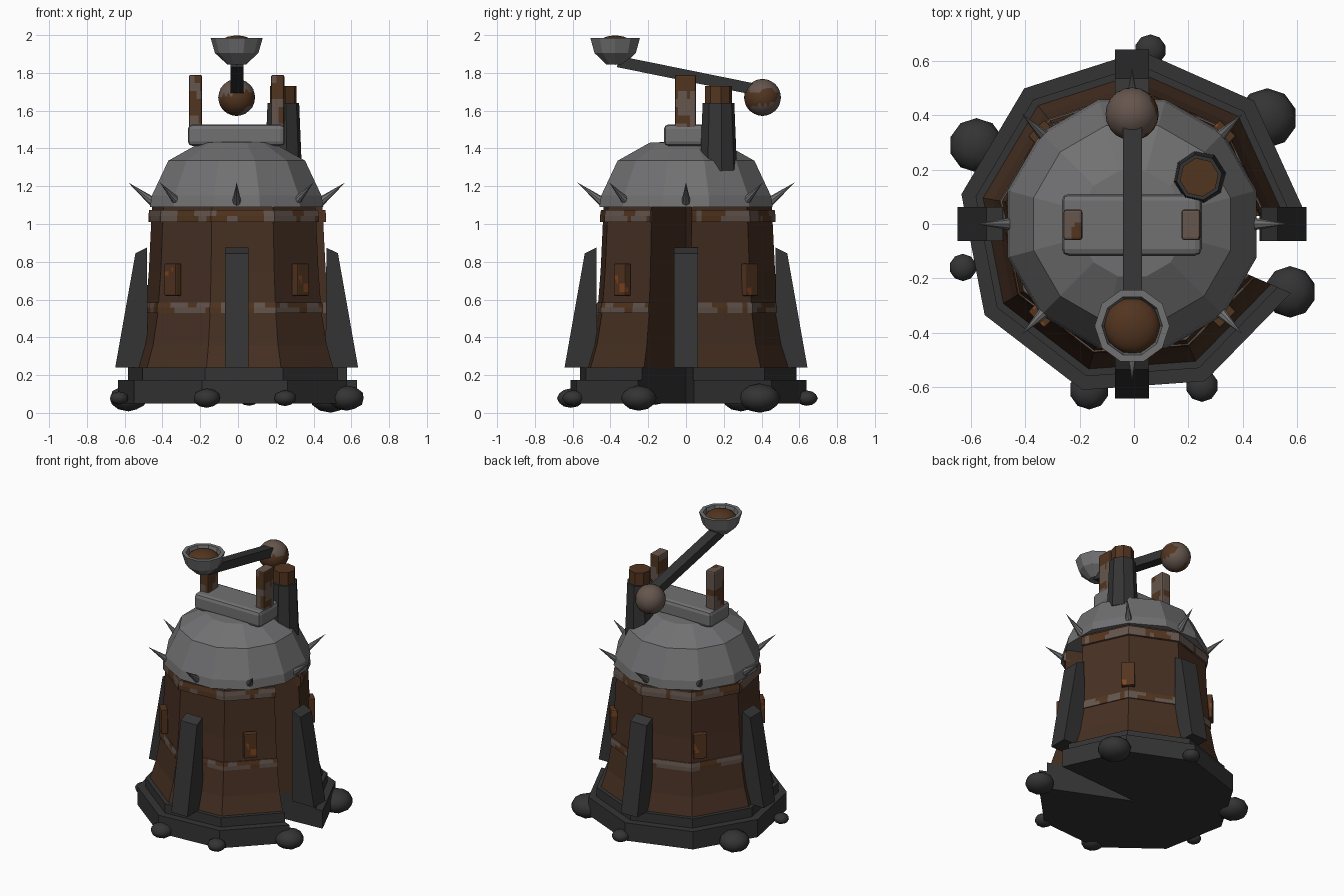
import bpy, bmesh, math, random
from mathutils import Vector, Matrix, noise

if "Cube" in bpy.data.objects:
    bpy.data.objects.remove(bpy.data.objects["Cube"])

random.seed(4)
D = math.radians
C0 = Vector((-0.007, 0.0, 0.0))          # axis of the tower


def mat(name, r, g, b):
    m = bpy.data.materials.new(name)
    m.diffuse_color = (r, g, b, 1)
    m.use_nodes = True
    m.node_tree.nodes["Principled BSDF"].inputs["Base Color"].default_value = m.diffuse_color
    return m


STONE = mat("dark stone", 0.034, 0.034, 0.034)
WOOD = mat("brown wood", 0.062, 0.029, 0.016)
STEEL = mat("grey steel", 0.165, 0.165, 0.17)
IRON = mat("worn iron", 0.13, 0.092, 0.075)
RUST = mat("dark rust", 0.085, 0.035, 0.014)
ORANGE = mat("orange rust", 0.22, 0.06, 0.015)


def finish(name, bm, mats, smooth=None, bevel=0):
    bmesh.ops.remove_doubles(bm, verts=bm.verts, dist=1e-5)
    bmesh.ops.recalc_face_normals(bm, faces=bm.faces)
    me = bpy.data.meshes.new(name)
    bm.to_mesh(me)
    bm.free()
    ob = bpy.data.objects.new(name, me)
    bpy.context.collection.objects.link(ob)
    for m in mats:
        me.materials.append(m)
    if bevel:
        b = ob.modifiers.new("bevel", "BEVEL")
        b.width, b.segments = bevel, 2
    if smooth:
        bpy.ops.object.select_all(action="DESELECT")
        ob.select_set(True)
        bpy.context.view_layer.objects.active = ob
        bpy.ops.object.shade_smooth_by_angle(angle=D(smooth))
    return ob


def blotch(bm, scale, level, index=1):
    """Give faces a second colour in noisy patches."""
    for f in bm.faces:
        if noise.noise(f.calc_center_median() * scale) > level:
            f.material_index = index


def sweep(profile, angles, centre=C0, sub=1, closed=False):
    """Sweep a closed (r, z) profile round the axis, with flat facets."""
    dirs = [Vector((math.cos(D(a)), math.sin(D(a)), 0)) for a in angles]
    if closed:
        dirs.append(dirs[0])
    cols = []
    for a, b in zip(dirs, dirs[1:]):
        cols += [a.lerp(b, k / sub) for k in range(sub)]
    cols.append(dirs[-1])
    bm = bmesh.new()
    rings = [[bm.verts.new(centre + d * r + Vector((0, 0, z))) for r, z in profile] for d in cols]
    n = len(profile)
    for A, B in zip(rings, rings[1:]):
        for i in range(n):
            j = (i + 1) % n
            if profile[i][0] or profile[j][0]:
                bm.faces.new((A[i], B[i], B[j], A[j]))
    if not closed:
        bm.faces.new(rings[0])
        bm.faces.new(rings[-1])
    # collapse the quads that touch the axis
    bmesh.ops.dissolve_degenerate(bm, dist=1e-6, edges=bm.edges)
    return bm


def box(name, centre, size, mats, rot=None, bevel=0, cuts=0, level=0.1, scale=14):
    bm = bmesh.new()
    bmesh.ops.create_cube(bm, size=1)
    if cuts:
        bmesh.ops.subdivide_edges(bm, edges=bm.edges, cuts=cuts, use_grid_fill=True)
    M = Matrix.Translation(centre) @ (rot or Matrix()) @ Matrix.Diagonal((*size, 1))
    bmesh.ops.transform(bm, matrix=M, verts=bm.verts)
    if len(mats) > 1:
        blotch(bm, scale, level)
    return finish(name, bm, mats, bevel=bevel)


def ring(n, start=0):
    return [start + 360 * k / n for k in range(n)]


# Tower body: eight facets with a wedge-shaped doorway left open
SECTOR = [3.7 + 41.6 * k for k in range(9)]
finish("stone_base_lower", sweep([(0, .05), (.638, .05), (.638, .175), (0, .175)], SECTOR), [STONE])
finish("stone_base_upper", sweep([(0, .175), (.585, .175), (.585, .24), (0, .24)], SECTOR), [STONE])
finish("wood_wall", sweep([(0, .24), (.557, .24), (.52, .36), (.49, .53), (.472, .75),
                           (.455, 1.1), (0, 1.1)], SECTOR), [WOOD])

# Worn iron bands
for name, r, z0, z1 in (("lower_band", .497, .53, .585), ("upper_band", .475, 1.01, 1.075)):
    zm = (z0 + z1) / 2
    bm = sweep([(r - .04, z0), (r, z0), (r, zm), (r - .005, z1), (r - .04, z1)], SECTOR, sub=12)
    blotch(bm, 11, 0.12)
    finish(name, bm, [IRON, RUST])

# Dome
finish("dome_roof", sweep([(0, 1.09), (.475, 1.09), (.465, 1.15), (.375, 1.335), (.2, 1.43), (0, 1.44)],
                          ring(12, 15), closed=True), [STEEL])

# Four buttresses
for k in range(4):
    bm = bmesh.new()
    prof = [(.47, .24), (.643, .24), (.536, .845), (.475, .875)]
    sides = [[bm.verts.new((r, y, z)) for r, z in prof] for y in (-.063, .063)]
    bm.faces.new(sides[0])
    bm.faces.new(sides[1])
    for i in range(4):
        j = (i + 1) % 4
        bm.faces.new((sides[0][i], sides[0][j], sides[1][j], sides[1][i]))
    bmesh.ops.transform(bm, matrix=Matrix.Translation(C0) @ Matrix.Rotation(D(90 * k), 4, "Z"), verts=bm.verts)
    finish(f"buttress_{k + 1}", bm, [STONE])

# Four rusty wall plates on the diagonals
for k in range(4):
    R = Matrix.Rotation(D(45 + 90 * k), 4, "Z")
    box(f"wall_plate_{k + 1}", C0 + R @ Vector((.477, 0, .705)), (.045, .085, .17),
        [RUST, ORANGE], R, bevel=.01, cuts=7, level=.38, scale=22)

# Eight spikes round the dome rim
for k in range(8):
    bm = bmesh.new()
    a, b = Vector((.44, 0, 1.115)), Vector((.575, 0, 1.22))
    bmesh.ops.create_cone(bm, cap_ends=True, segments=8, radius1=.025, radius2=0, depth=(b - a).length)
    M = (Matrix.Translation(C0) @ Matrix.Rotation(D(45 * k), 4, "Z") @ Matrix.Translation((a + b) / 2)
         @ (b - a).to_track_quat("Z", "Y").to_matrix().to_4x4())
    bmesh.ops.transform(bm, matrix=M, verts=bm.verts)
    finish(f"spike_{k + 1}", bm, [STEEL])


def ball(name, centre, size, mats, smooth=40, sub=2):
    bm = bmesh.new()
    bmesh.ops.create_icosphere(bm, subdivisions=sub, radius=1)
    bmesh.ops.transform(bm, matrix=Matrix.Translation(centre) @ Matrix.Diagonal((*size, 1)), verts=bm.verts)
    if len(mats) > 1:
        blotch(bm, 7, .12, 1)
        blotch(bm, 6, .42, min(2, len(mats) - 1))
    return finish(name, bm, mats, smooth)


# Boulders at the foot
for i, (x, y, r) in enumerate([(-.58, .29, .1), (.06, .64, .058), (.49, .39, .11), (.575, -.25, .095),
                               (.25, -.595, .06), (-.165, -.61, .073), (-.63, -.16, .05)]):
    h = r * .7
    ball(f"boulder_{i + 1}", (x, y, .078), (r, r, h), [STONE])

# Roof mount with two posts
box("roof_mount", (-.008, -.003, 1.47), (.515, .228, .115), [STEEL], bevel=.025)
for side, x in (("left", -.225), ("right", .21)):
    box(f"{side}_post", (x, -.003, 1.64), (.07, .113, .3), [IRON, RUST], bevel=.02, cuts=6, level=.15, scale=9)

# Chimney with rusty liner
CH = Vector((.24, .172, 0))
finish("chimney", sweep([(0, 1.28), (.1, 1.28), (.085, 1.64), (0, 1.64)], ring(8, 10), CH, closed=True), [STONE])
finish("chimney_liner", sweep([(0, 1.6), (.072, 1.6), (.072, 1.73), (0, 1.73)], ring(8, 10), CH, closed=True), [RUST])

# Throwing arm, counterweight and bowl
a, b = Vector((-.006, -.36, 1.86)), Vector((-.006, .38, 1.71))
tilt = math.atan2(b.z - a.z, b.y - a.y)
box("throwing_arm", (a + b) / 2, (.07, (b - a).length, .06), [STONE], Matrix.Rotation(tilt, 4, "X"))
ball("counterweight", (-.007, .405, 1.67), (.098, .098, .098), [IRON, RUST, STEEL], sub=3)
BW = Vector((-.007, -.375, 0))
finish("bowl", sweep([(0, 1.843), (.05, 1.845), (.115, 1.905), (.138, 1.985), (.112, 1.985), (.1, 1.93), (0, 1.93)],
                     ring(10), BW, closed=True), [STEEL])
ball("bowl_load", BW + Vector((0, 0, 1.94)), (.103, .103, .058), [RUST], sub=3)
